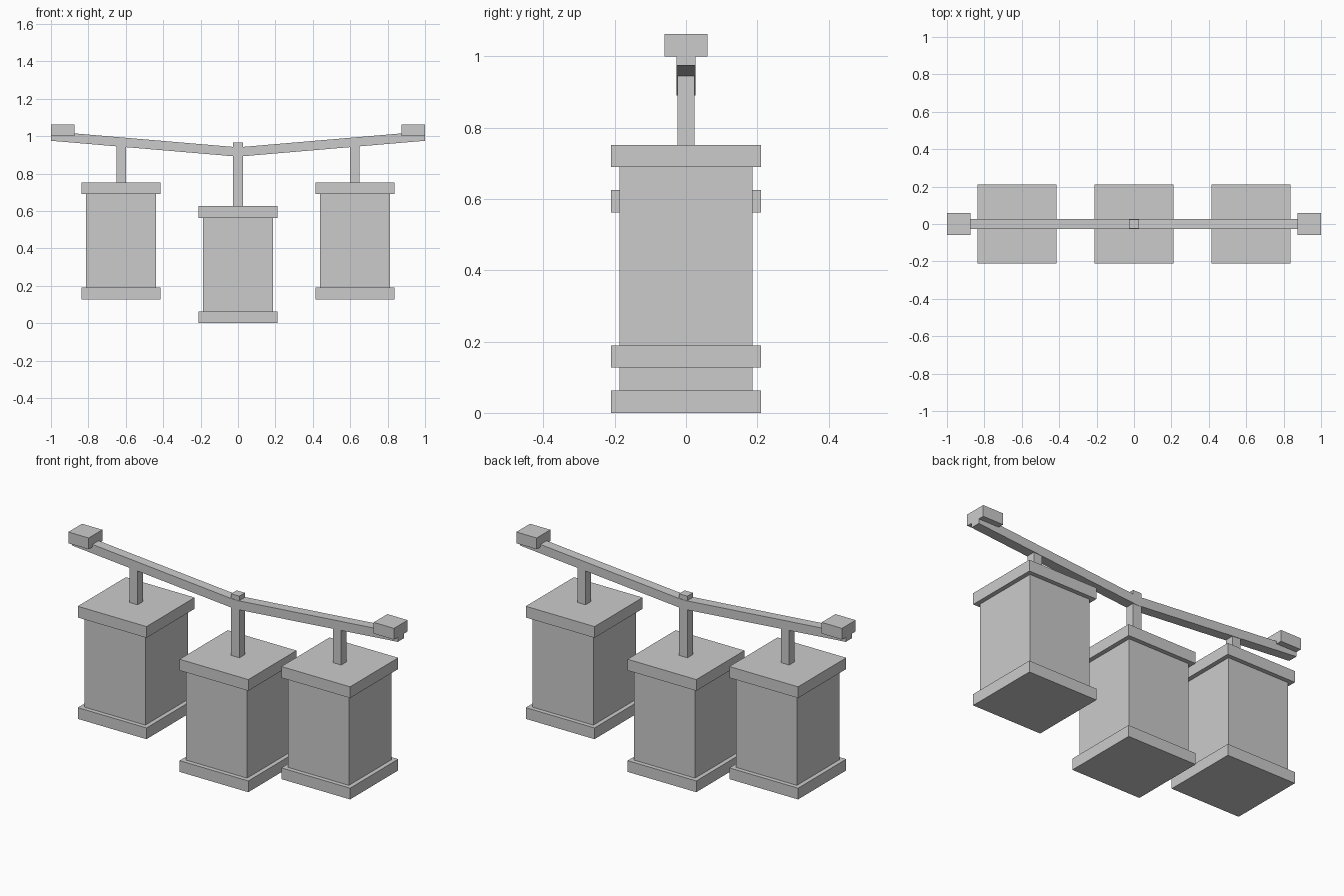
import bpy

if "Cube" in bpy.data.objects:
    bpy.data.objects.remove(bpy.data.objects["Cube"])


def add_mesh(name, verts, faces):
    mesh = bpy.data.meshes.new(name)
    mesh.from_pydata(verts, [], faces)
    obj = bpy.data.objects.new(name, mesh)
    bpy.context.collection.objects.link(obj)
    return obj


def prism(name, profile, half_depth):
    """Extrude a counter-clockwise x-z profile symmetrically along y."""
    n = len(profile)
    verts = [(x, y, z) for y in (-half_depth, half_depth) for x, z in profile]
    faces = [tuple(range(n)), tuple(reversed(range(n, 2 * n)))]
    faces += [(i, i + n, (i + 1) % n + n, (i + 1) % n) for i in range(n)]
    return add_mesh(name, verts, faces)


def box(name, x, half, z0, z1, half_depth=None):
    profile = [(x - half, z0), (x + half, z0), (x + half, z1), (x - half, z1)]
    return prism(name, profile, half_depth or half)


# Sagging support beam, one V-shaped bar
prism("beam", [(-1, 0.975), (0, 0.89), (1, 0.975),
               (1, 1.025), (0, 0.94), (-1, 1.025)], 0.027)

# End blocks holding the beam
for side, x in (("left", -0.9375), ("right", 0.9375)):
    box(f"{side}_end_block", x, 0.0625, 1.0, 1.0625, 0.06)

# Three hanging lanterns, the middle one lower
for side, x, z in (("left", -0.625, 0.127), ("middle", 0, 0), ("right", 0.625, 0.127)):
    box(f"{side}_lantern_base", x, 0.211, z, z + 0.0625)
    box(f"{side}_lantern_body", x, 0.187, z + 0.0625, z + 0.5625)
    box(f"{side}_lantern_cap", x, 0.211, z + 0.5625, z + 0.625)
    box(f"{side}_hanger", x, 0.0255, z + 0.625, 0.967, 0.0245)
